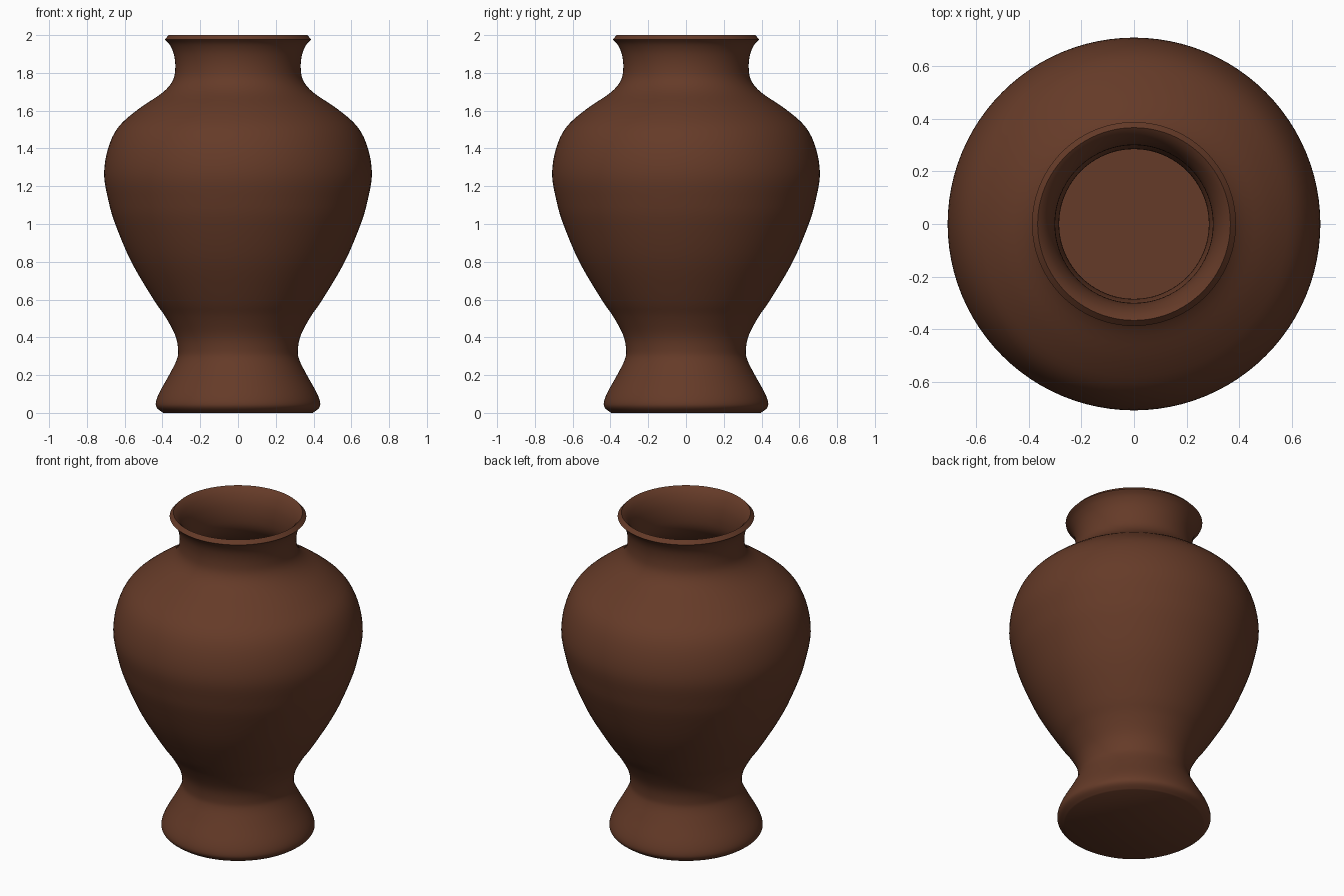
import bpy, bmesh, math
from mathutils import Vector

if "Cube" in bpy.data.objects:
    bpy.data.objects.remove(bpy.data.objects["Cube"])

SEG = 96      # steps around the axis
WALL = 0.032  # wall thickness

# Outer silhouette (radius, height), from foot to lip
outline = [(0.395, 0.0), (0.428, 0.025), (0.435, 0.055), (0.415, 0.11), (0.362, 0.205),
           (0.325, 0.28), (0.317, 0.33), (0.332, 0.41), (0.385, 0.51), (0.447, 0.6),
           (0.565, 0.8), (0.65, 1.0), (0.685, 1.12), (0.709, 1.26), (0.688, 1.4),
           (0.632, 1.515), (0.525, 1.61), (0.4, 1.695), (0.345, 1.76), (0.332, 1.83),
           (0.34, 1.9), (0.362, 1.95), (0.388, 1.977)]
pts = [Vector(p) for p in outline]


def smooth_curve(p, n=4):
    """Catmull-Rom curve through the outline points."""
    out = []
    for i in range(len(p) - 1):
        a, b, c, d = p[max(i - 1, 0)], p[i], p[i + 1], p[min(i + 2, len(p) - 1)]
        for k in range(n):
            t = k / n
            out.append(0.5 * (2 * b + (c - a) * t + (2 * a - 5 * b + 4 * c - d) * t * t
                              + (3 * b - a - 3 * c + d) * t ** 3))
    return out + [p[-1]]


outer = smooth_curve(pts)

# Inner wall: outer curve pushed inward by the wall thickness, down to a flat floor
inner = []
for i, p in enumerate(outer):
    t = (outer[min(i + 1, len(outer) - 1)] - outer[max(i - 1, 0)]).normalized()
    q = p + Vector((-t.y, t.x)) * WALL
    if q.y > WALL + 0.02:
        inner.append(q)
inner.insert(0, Vector((inner[0].x - 0.005, WALL)))
inner[-1].y = 2.0

profile = outer + inner[::-1]

# Vase body: revolve the profile, cap the base and the inside floor
bm = bmesh.new()
rings = []
for p in profile:
    rings.append([bm.verts.new((p.x * math.cos(2 * math.pi * s / SEG),
                                p.x * math.sin(2 * math.pi * s / SEG), p.y))
                  for s in range(SEG)])
for a, b in zip(rings, rings[1:]):
    for s in range(SEG):
        n = (s + 1) % SEG
        bm.faces.new((a[s], a[n], b[n], b[s]))
bm.faces.new(rings[0][::-1])
bm.faces.new(rings[-1])
bmesh.ops.recalc_face_normals(bm, faces=bm.faces[:])

mesh = bpy.data.meshes.new("vase")
bm.to_mesh(mesh)
bm.free()
vase = bpy.data.objects.new("vase", mesh)
bpy.context.collection.objects.link(vase)

# Brown clay colour
brown = bpy.data.materials.new("brown clay")
brown.diffuse_color = (0.13, 0.043, 0.021, 1)
brown.use_nodes = True
brown.node_tree.nodes["Principled BSDF"].inputs["Base Color"].default_value = brown.diffuse_color
mesh.materials.append(brown)

bpy.context.view_layer.objects.active = vase
vase.select_set(True)
bpy.ops.object.shade_smooth_by_angle(angle=math.radians(40))
